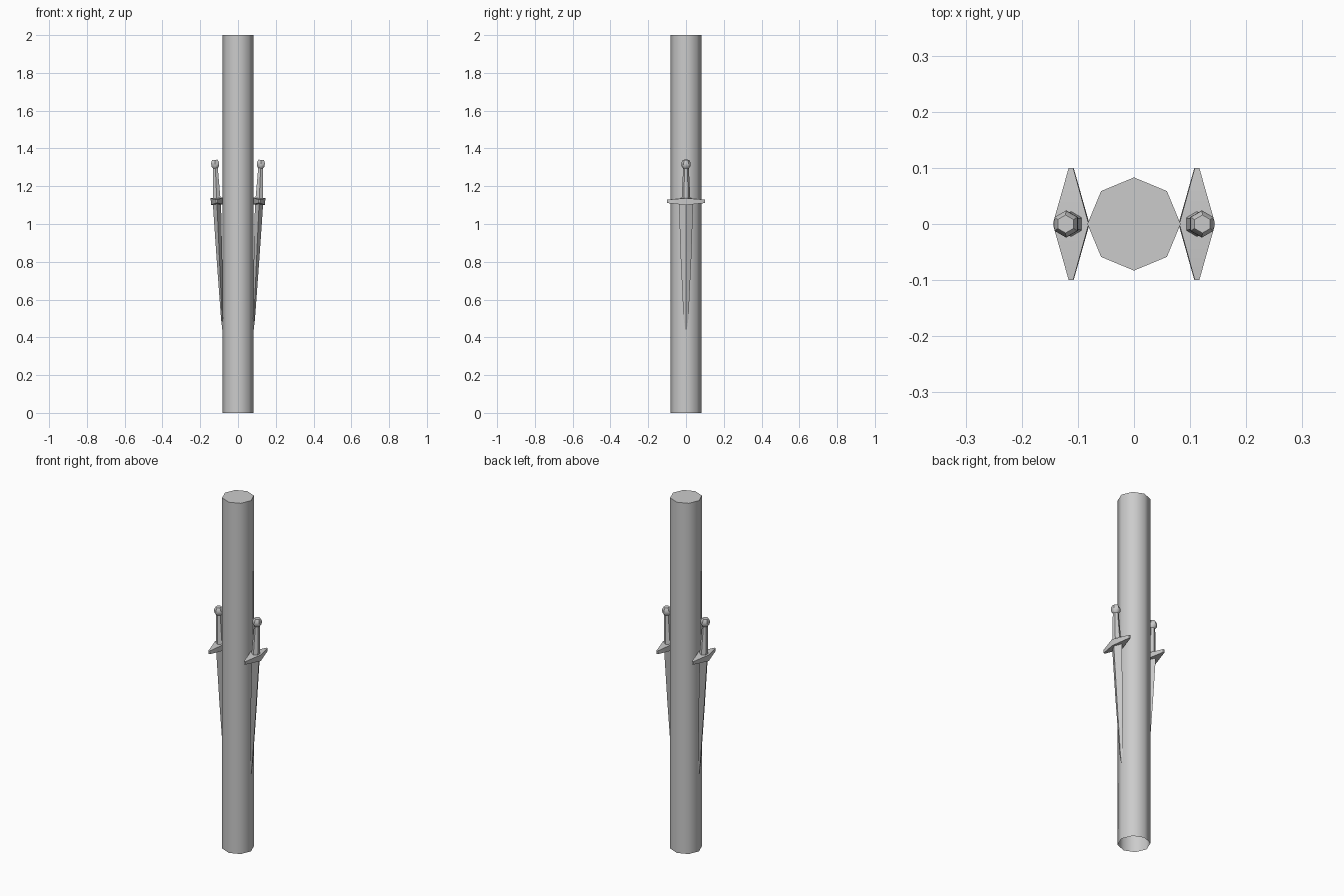
import bpy, bmesh
from math import cos, sin, pi, radians
from mathutils import Matrix

old = bpy.data.objects.get("Cube")
if old:
    bpy.data.objects.remove(old, do_unlink=True)

GREY = (0.6, 0.6, 0.6, 1)
mat = bpy.data.materials.new("stone grey")
mat.use_nodes = True
mat.diffuse_color = GREY
mat.node_tree.nodes["Principled BSDF"].inputs["Base Color"].default_value = GREY


def polygon(sides, radius, start=0.0):
    return [(radius * cos(start + 2 * pi * i / sides),
             radius * sin(start + 2 * pi * i / sides)) for i in range(sides)]


def loft(name, rings, bottom=True, matrix=None):
    """Skin a stack of (height, outline) rings and cap the ends."""
    bm = bmesh.new()
    loops = [[bm.verts.new((x, y, z)) for x, y in outline] for z, outline in rings]
    n = len(loops[0])
    for low, high in zip(loops, loops[1:]):
        for i in range(n):
            j = (i + 1) % n
            bm.faces.new((low[i], low[j], high[j], high[i]))
    bm.faces.new(loops[-1])
    if bottom:
        bm.faces.new(loops[0][::-1])
    if matrix:
        bm.transform(matrix)
    bmesh.ops.recalc_face_normals(bm, faces=bm.faces)
    mesh = bpy.data.meshes.new(name)
    bm.to_mesh(mesh)
    bm.free()
    mesh.materials.append(mat)
    obj = bpy.data.objects.new(name, mesh)
    bpy.context.collection.objects.link(obj)
    bpy.ops.object.select_all(action='DESELECT')
    obj.select_set(True)
    bpy.context.view_layer.objects.active = obj
    bpy.ops.object.shade_smooth_by_angle(angle=radians(50))
    return obj


# Octagonal column, open underneath
octagon = polygon(8, 0.083)
loft("column", [(0, octagon), (2, octagon)], bottom=False)

# Swords hang on both sides, leaning in so the tips sink into the column
for side, s in (("left", 1), ("right", -1)):
    place = (Matrix.Translation((s * 0.112, 0, 1.12))
             @ Matrix.Rotation(s * 0.045, 4, 'Y'))

    # Blade: tapering diamond section (height, half thickness, half width)
    blade = [(-0.68, 0.002, 0.004), (-0.62, 0.006, 0.013),
             (-0.3, 0.015, 0.028), (0, 0.022, 0.038)]
    loft(side + "_blade",
         [(z, [(t, 0), (0, w), (-t, 0), (0, -w)]) for z, t, w in blade], matrix=place)

    # Crossguard: stations along y (y, half thickness, half height)
    guard = [(-0.1, 0.004, 0.009), (0, 0.032, 0.018), (0.1, 0.004, 0.009)]
    across = place @ Matrix.Rotation(-pi / 2, 4, 'X')
    loft(side + "_guard",
         [(y, [(t, h), (-t, h), (-t, -h), (t, -h)]) for y, t, h in guard], matrix=across)

    # Hexagonal grip and pommel (height, radius)
    grip = [(0.01, 0.023), (0.05, 0.021), (0.18, 0.015)]
    pommel = [(0.175, 0.015), (0.187, 0.024), (0.207, 0.024), (0.22, 0.016)]
    for part, rings in (("_grip", grip), ("_pommel", pommel)):
        loft(side + part, [(z, polygon(6, r, pi / 2)) for z, r in rings], matrix=place)
